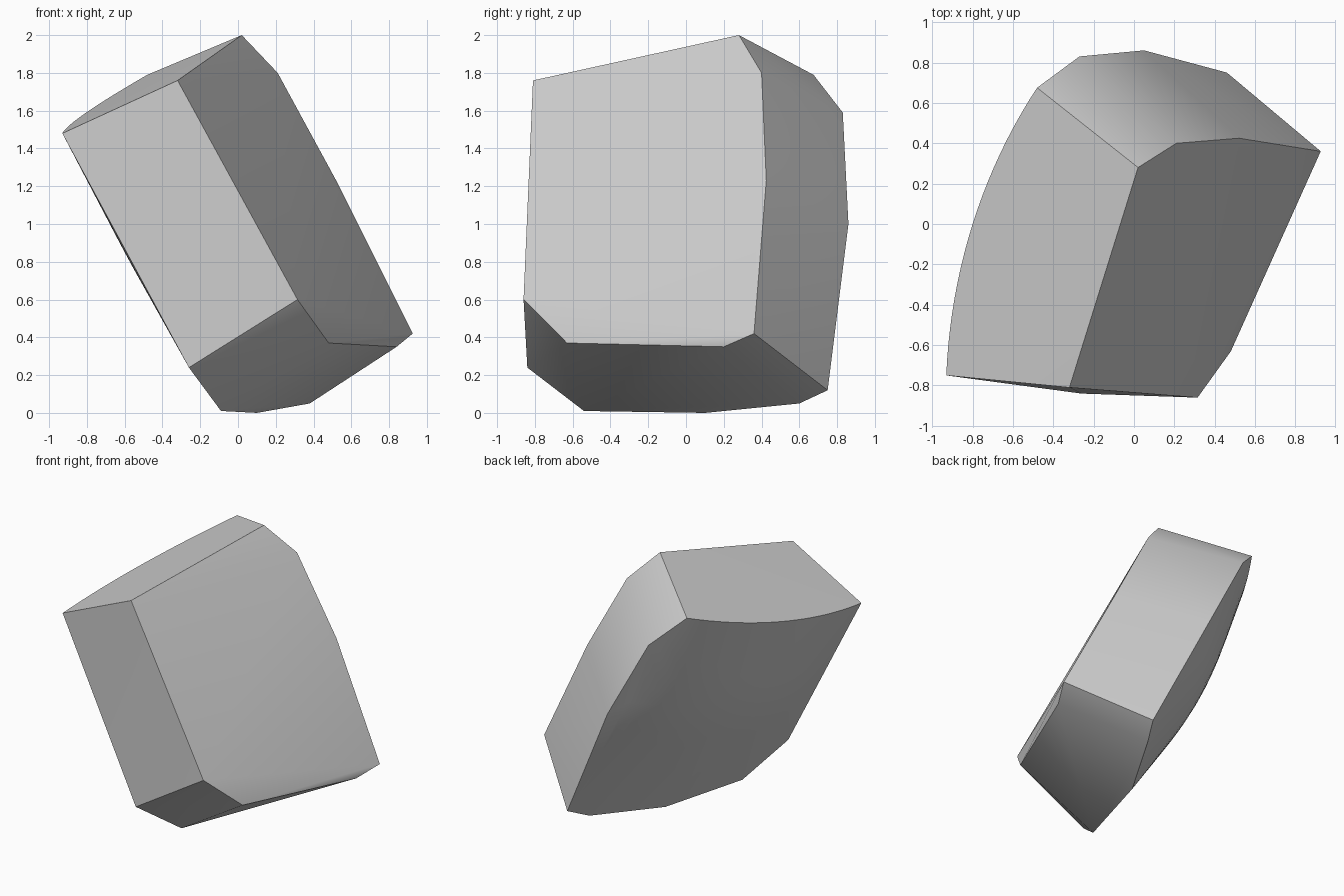
import bpy, bmesh, math
from mathutils import Vector

cube = bpy.data.objects.get("Cube")
if cube:
    bpy.data.objects.remove(cube, do_unlink=True)

# One plain colour
grey = bpy.data.materials.new("stone grey")
grey.use_nodes = True
grey.diffuse_color = (0.6, 0.6, 0.6, 1)
grey.node_tree.nodes["Principled BSDF"].inputs["Base Color"].default_value = (0.6, 0.6, 0.6, 1)

# Outline of the flat front face
front = [Vector(p) for p in (
    (0.02, 0.28, 2.0), (0.21, 0.40, 1.80), (0.52, 0.425, 1.23), (0.925, 0.36, 0.42),
    (0.84, 0.20, 0.35), (0.48, -0.63, 0.37), (0.315, -0.86, 0.60), (-0.32, -0.81, 1.76))]
# Outline of the domed back face
back = [Vector(p) for p in (
    (-0.48, 0.675, 1.79), (-0.27, 0.83, 1.59), (0.05, 0.86, 1.0), (0.46, 0.75, 0.12),
    (0.38, 0.60, 0.05), (0.10, 0.10, 0.0), (-0.09, -0.54, 0.01), (-0.26, -0.84, 0.24),
    (-0.93, -0.75, 1.48))]


def arc(start, end, outward, bulge, steps):
    """Points of a shallow circular arc between two ends."""
    chord = end - start
    along = chord.normalized()
    out = (outward - along * outward.dot(along)).normalized()
    half = chord.length / 2
    radius = (half * half + bulge * bulge) / (2 * bulge)
    sweep = math.asin(half / radius)
    centre = (start + end) / 2 - out * (radius - bulge)
    for i in range(1, steps):
        a = sweep * (2 * i / steps - 1)
        yield centre + along * radius * math.sin(a) + out * radius * math.cos(a)


# Dome of the back: arcs from one long edge to the other, fullest half way down
outward = back[0] - front[0]
rights = [back[0]]
for a, b, cuts in zip(back[:3], back[1:4], (2, 5, 7)):
    rights += [a.lerp(b, (i + 1) / cuts) for i in range(cuts)]
dome = []
for i, right in enumerate(rights):
    t = i / (len(rights) - 1)
    left = back[8].lerp(back[7], t)
    dome += arc(left, right, outward, 0.11 + 0.1 * math.sin(math.pi * t), 20)

# Convex block wrapped around the outlines and the dome
bm = bmesh.new()
for p in front + back + dome:
    bm.verts.new(p)
hull = bmesh.ops.convex_hull(bm, input=bm.verts)
loose = {g for g in hull["geom_interior"] + hull["geom_unused"] if isinstance(g, bmesh.types.BMVert)}
bmesh.ops.delete(bm, geom=list(loose), context="VERTS")
bmesh.ops.recalc_face_normals(bm, faces=bm.faces)
mesh = bpy.data.meshes.new("stone_block")
bm.to_mesh(mesh)
bm.free()
mesh.materials.append(grey)
block = bpy.data.objects.new("stone_block", mesh)
bpy.context.collection.objects.link(block)

bpy.context.view_layer.objects.active = block
block.select_set(True)
bpy.ops.object.shade_smooth_by_angle(angle=math.radians(40))
